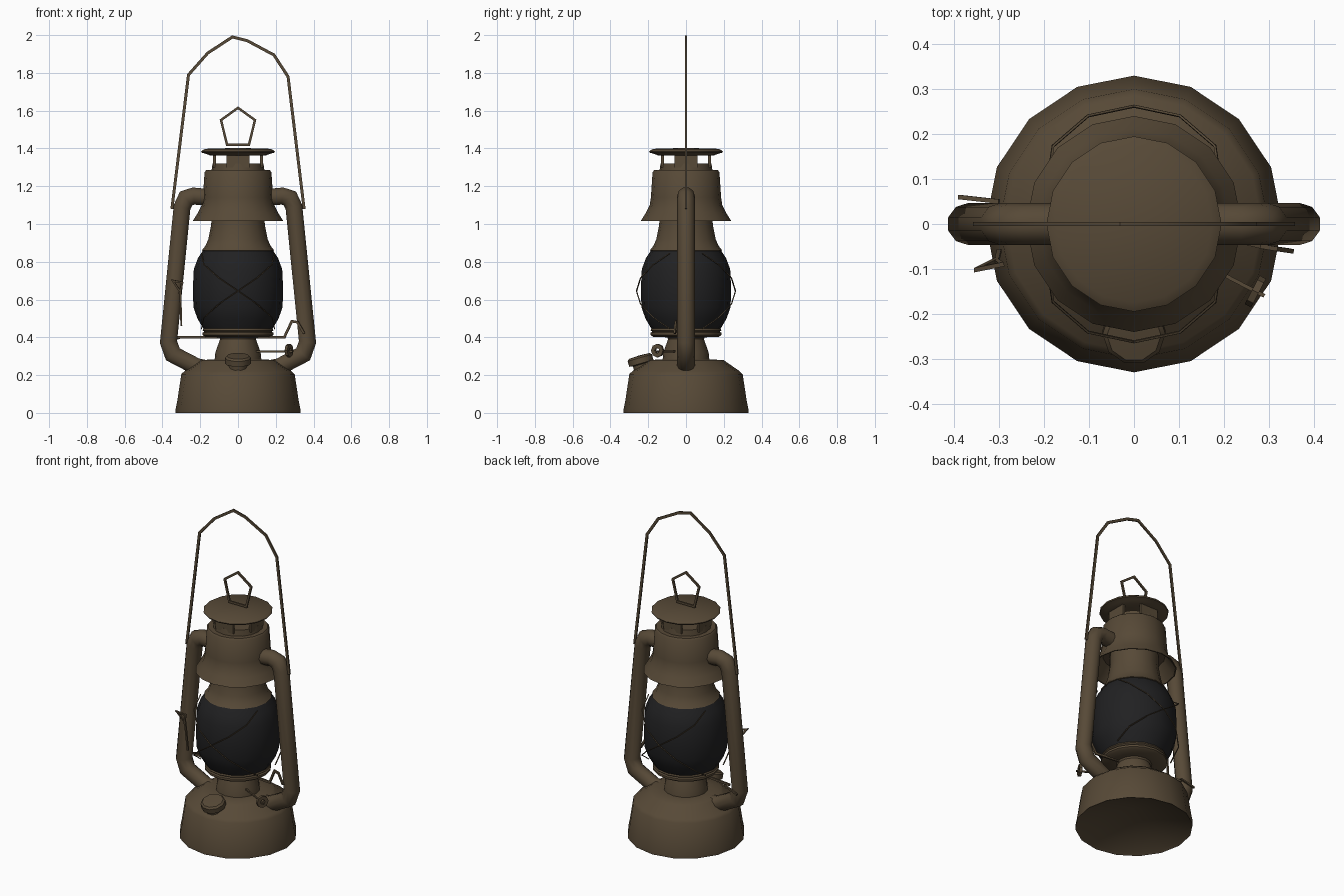
import bpy, bmesh, math
from mathutils import Vector, Matrix

if "Cube" in bpy.data.objects:
    bpy.data.objects.remove(bpy.data.objects["Cube"])


def material(name, rgb):
    m = bpy.data.materials.new(name)
    m.diffuse_color = (*rgb, 1)
    m.use_nodes = True
    m.node_tree.nodes["Principled BSDF"].inputs["Base Color"].default_value = m.diffuse_color
    return m


BRONZE = material("weathered_bronze", (0.095, 0.067, 0.038))
GLASS = material("smoked_glass", (0.015, 0.015, 0.016))
parts = []


def finish(name, bm, mat=BRONZE, matrix=None):
    bmesh.ops.recalc_face_normals(bm, faces=bm.faces[:])
    me = bpy.data.meshes.new(name)
    bm.to_mesh(me)
    bm.free()
    me.materials.append(mat)
    ob = bpy.data.objects.new(name, me)
    if matrix:
        ob.matrix_world = matrix
    bpy.context.collection.objects.link(ob)
    parts.append(ob)
    return ob


def lathe(name, profile, sides=16, mat=BRONZE, matrix=None):
    """Revolve (radius, z) points round z."""
    bm = bmesh.new()
    rings = []
    for r, z in profile:
        if r == 0:
            rings.append([bm.verts.new((0, 0, z))] * sides)
        else:
            rings.append([bm.verts.new((r * math.cos(a), r * math.sin(a), z))
                          for a in (math.tau * k / sides for k in range(sides))])
    for lo, hi in zip(rings, rings[1:]):
        for k in range(sides):
            j = (k + 1) % sides
            bm.faces.new(list(dict.fromkeys((lo[k], lo[j], hi[j], hi[k]))))
    return finish(name, bm, mat, matrix)


def sweep(name, path, rx, ry=None, sides=4, mirror=False):
    """Mitred tube along a path; rx lies in the x-z plane, ry along y."""
    ry = ry or rx
    P = [Vector(p) for p in path]
    if mirror:
        P = [Vector((-p.x, p.y, p.z)) for p in P]
    closed = (P[0] - P[-1]).length < 1e-6
    D = [(b - a).normalized() for a, b in zip(P, P[1:])]
    side = D[0].cross(Vector((0, 1, 0))).normalized()
    up = side.cross(D[0])
    bm = bmesh.new()
    rings, ring = [], None
    for i, p in enumerate(P):
        before = D[i - 1] if i or closed else D[0]
        after = D[i] if i < len(D) else (D[0] if closed else D[-1])
        n = (before + after).normalized()
        d = D[max(i - 1, 0)]
        if ring is None:
            ring = [p + side * rx * math.cos(a) + up * ry * math.sin(a)
                    for a in (math.tau * (k + .5) / sides for k in range(sides))]
        ring = [v + d * ((p - v).dot(n) / d.dot(n)) for v in ring]
        rings.append([bm.verts.new(v) for v in ring])
    for lo, hi in zip(rings, rings[1:]):
        for k in range(sides):
            j = (k + 1) % sides
            bm.faces.new((lo[k], lo[j], hi[j], hi[k]))
    if not closed:
        bm.faces.new(rings[0])
        bm.faces.new(rings[-1])
    return finish(name, bm)


def aimed(pos, direction):
    q = Vector(direction).to_track_quat('Z', 'Y')
    return Matrix.Translation(pos) @ q.to_matrix().to_4x4()


# Fuel tank with hollow underside
lathe("fuel_tank", [(0, .12), (.31, .012), (.33, 0), (.33, .02), (.322, .06), (.3, .205),
                    (.285, .22), (.21, .272), (.2, .28), (.12, .283), (0, .285)])
# Burner neck, plate and globe holder
lathe("burner", [(0, .27), (.125, .27), (.12, .32), (.095, .39), (.1, .4), (.175, .403),
                 (.187, .412), (.187, .425), (.178, .43), (.187, .437), (.182, .45), (0, .45)])
# Glass globe
lathe("globe", [(0, .44), (.18, .44), (.215, .5), (.236, .56), (.239, .66), (.234, .76),
                (.212, .82), (.182, .865), (0, .865)], mat=GLASS)
# Chimney, bell shaped hood (open below) and upper collar
lathe("chimney", [(0, .86), (.18, .855), (.192, .86), (.172, .885), (.157, .92), (.145, .98),
                  (.138, 1.03), (.138, 1.1), (0, 1.1)])
lathe("hood", [(0, 1.1), (.175, 1.1), (.2, 1.06), (.233, 1.015), (.24, 1.015), (.212, 1.06),
               (.192, 1.1), (.186, 1.14), (.177, 1.275), (.168, 1.285), (.14, 1.285),
               (.135, 1.32), (0, 1.32)])
# Vent posts and cap
for k in range(4):
    bm = bmesh.new()
    bmesh.ops.create_cube(bm, size=1)
    bmesh.ops.scale(bm, vec=(.015, .12, .08), verts=bm.verts)
    bmesh.ops.translate(bm, vec=(.125, 0, 1.34), verts=bm.verts)
    finish("vent_post", bm, matrix=Matrix.Rotation(k * math.pi / 2, 4, 'Z'))
lathe("top_cap", [(0, 1.362), (.145, 1.362), (.165, 1.37), (.192, 1.378), (.195, 1.385),
                  (.175, 1.398), (0, 1.403)])

# Side air tubes
for m in (False, True):
    sweep("side_tube", [(.15, 0, 1.14), (.235, 0, 1.148), (.275, 0, 1.135), (.296, 0, 1.09),
                        (.368, 0, .375), (.345, 0, .31), (.22, 0, .245), (.17, 0, .235)],
          .047, sides=10, mirror=m)

# Carrying handle: flat band
sweep("carry_handle", [(-.35, 0, 1.08), (-.262, 0, 1.79), (-.16, 0, 1.905), (-.03, 0, 1.99),
                       (.05, 0, 1.97), (.19, 0, 1.895), (.265, 0, 1.78), (.35, 0, 1.08)],
      .011, .006)
# Lifting ring on the cap
sweep("lift_ring", [(-.058, 0, 1.42), (-.09, 0, 1.55), (0, 0, 1.615), (.09, 0, 1.55),
                    (.058, 0, 1.42), (-.058, 0, 1.42)], .009, .007)

# Filler cap, tilted outward at the front
lathe("filler_cap", [(0, -.06), (.05, -.06), (.05, 0), (.07, .005), (.07, .035), (.06, .045),
                     (0, .048)], 10, matrix=aimed((0, -.235, .258), (0, -.28, .96)))

# Wick shaft and knob
sweep("wick_shaft", [(.06, -.04, .325), (.29, -.16, .325)], .006)
lathe("wick_knob", [(.014, -.008), (.036, -.008), (.036, .008), (.014, .008), (.014, -.008)], 8,
      matrix=aimed((.27, -.15, .33), (.23, -.12, 0)))

# Globe lift lever
sweep("lift_lever", [(-.32, .03, .4), (.245, -.04, .4), (.285, -.05, .485), (.315, -.055, .48),
                     (.35, -.06, .42)], .009, .007)
# Wire catch on the left
sweep("side_catch", [(-.3, -.06, .46), (-.305, -.08, .64), (-.345, -.1, .7), (-.295, -.09, .69),
                     (-.31, -.08, .63)], .007)
sweep("catch_pin", [(-.39, .06, .37), (-.3, .05, .4)], .007)

# Crossed guard wires, front and back
for s in (-1, 1):
    for lean in (-1, 1):
        path = []
        for t in (-1, -.7, -.35, 0, .35, .7, 1):
            a = s * math.pi / 2 + lean * t * 1.15
            r = .262 - .05 * t ** 4
            path.append((r * math.cos(a), r * math.sin(a), .645 + .2 * t))
        sweep("guard_wire", path, .0035)

# Smooth shading with crisp edges
bpy.ops.object.select_all(action='DESELECT')
for ob in parts:
    ob.select_set(True)
bpy.context.view_layer.objects.active = parts[0]
bpy.ops.object.shade_smooth_by_angle(angle=math.radians(40))
